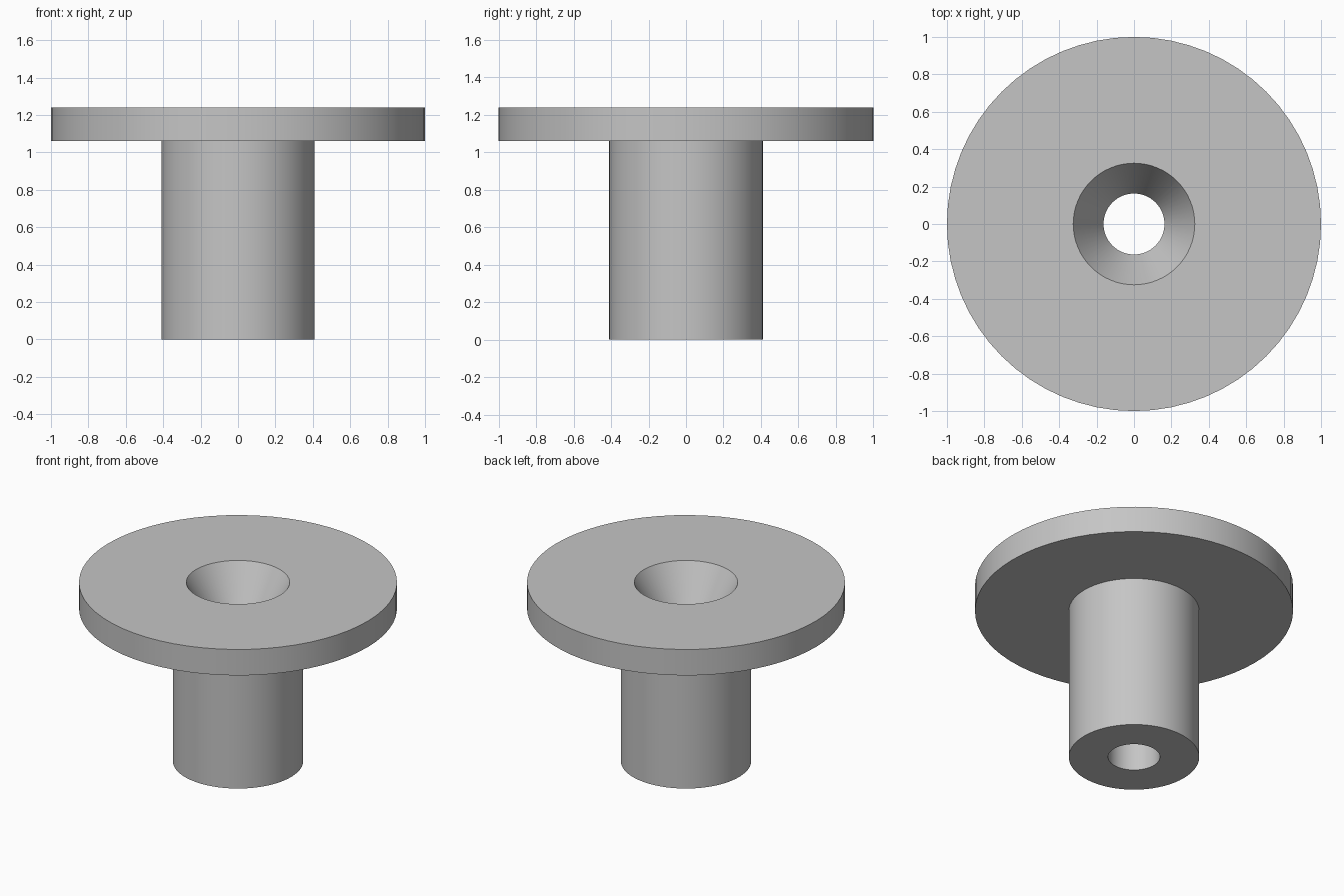
import bpy
import bmesh
import math

cube = bpy.data.objects.get("Cube")
if cube:
    bpy.data.objects.remove(cube, do_unlink=True)

SEGMENTS = 64
HEIGHT = 1.24
FLANGE_BOTTOM = 1.06
FLANGE_RADIUS = 1.0
STEM_RADIUS = 0.41
BORE_RADIUS = 0.163
SINK_RADIUS = 0.325
SINK_DEPTH = (SINK_RADIUS - BORE_RADIUS) / math.tan(math.radians(30))

# Plain grey finish
grey = bpy.data.materials.new("plain_grey")
grey.use_nodes = True
colour = (0.56, 0.56, 0.56, 1)
grey.diffuse_color = colour
grey.node_tree.nodes["Principled BSDF"].inputs["Base Color"].default_value = colour

# Closed section of the flanged bushing: stem, flange, countersink, bore
section = [
    (BORE_RADIUS, 0),
    (STEM_RADIUS, 0),
    (STEM_RADIUS, FLANGE_BOTTOM),
    (FLANGE_RADIUS, FLANGE_BOTTOM),
    (FLANGE_RADIUS, HEIGHT),
    (SINK_RADIUS, HEIGHT),
    (BORE_RADIUS, HEIGHT - SINK_DEPTH),
]

# Revolve the section around the vertical axis
bm = bmesh.new()
verts = [bm.verts.new((r, 0, z)) for r, z in section]
edges = [bm.edges.new((v, verts[(i + 1) % len(verts)])) for i, v in enumerate(verts)]
bmesh.ops.spin(bm, geom=verts + edges, cent=(0, 0, 0), axis=(0, 0, 1),
               angle=math.tau, steps=SEGMENTS, use_merge=True)
bmesh.ops.remove_doubles(bm, verts=bm.verts, dist=0.0001)
bmesh.ops.recalc_face_normals(bm, faces=bm.faces)

mesh = bpy.data.meshes.new("flanged_bushing")
bm.to_mesh(mesh)
bm.free()
mesh.materials.append(grey)
bushing = bpy.data.objects.new("flanged_bushing", mesh)
bpy.context.collection.objects.link(bushing)

# Smooth round walls, crisp rims
bpy.ops.object.select_all(action="DESELECT")
bushing.select_set(True)
bpy.context.view_layer.objects.active = bushing
bpy.ops.object.shade_smooth_by_angle(angle=math.radians(25))
